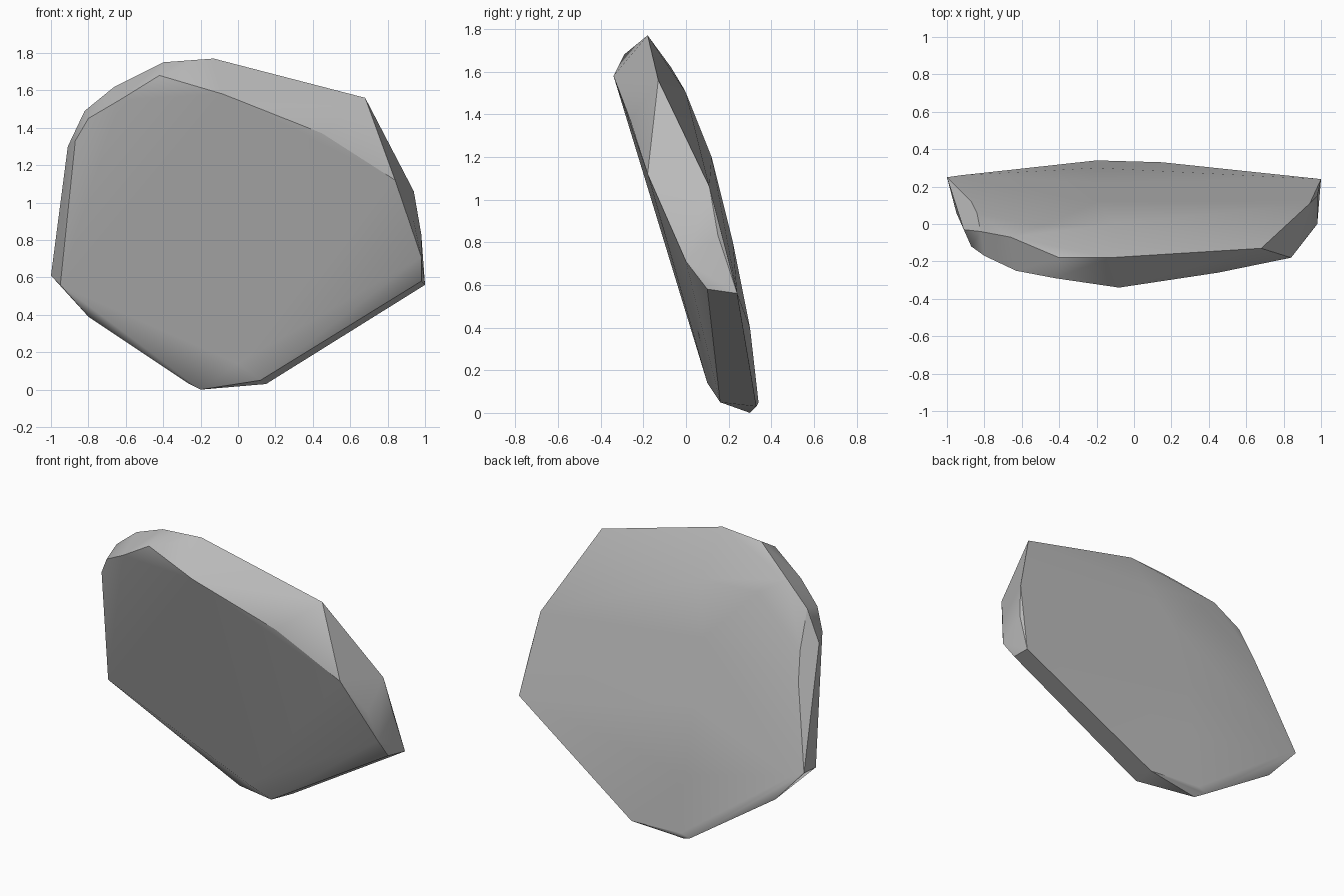
import bpy
import bmesh
import math
from mathutils import Vector

# Remove the default object
default_object = bpy.data.objects.get("Cube")
if default_object:
    bpy.data.objects.remove(default_object, do_unlink=True)


def flat_material(name, value):
    """Plain grey material, same in the viewport and in a render."""
    material = bpy.data.materials.new(name)
    material.use_nodes = True
    colour = (value, value, value, 1)
    material.diffuse_color = colour
    shader = material.node_tree.nodes["Principled BSDF"]
    shader.inputs["Base Color"].default_value = colour
    shader.inputs["Roughness"].default_value = 0.9
    return material


def convex_stone(name, rings, material, sharp_angle):
    """Wrap the corner rings in one tight chipped shell."""
    bm = bmesh.new()
    for ring in rings:
        for corner in ring:
            bm.verts.new(Vector(corner))
    hull = bmesh.ops.convex_hull(bm, input=bm.verts[:])
    loose = set(hull["geom_interior"]) | set(hull["geom_unused"])
    loose_verts = [item for item in loose if isinstance(item, bmesh.types.BMVert)]
    bmesh.ops.delete(bm, geom=loose_verts, context="VERTS")
    # Merge nearly coplanar triangles into broad facets
    bmesh.ops.dissolve_limit(bm, angle_limit=math.radians(1.5),
                             verts=bm.verts[:], edges=bm.edges[:])
    bmesh.ops.recalc_face_normals(bm, faces=bm.faces[:])

    mesh = bpy.data.meshes.new(name)
    bm.to_mesh(mesh)
    bm.free()
    mesh.materials.append(material)
    stone = bpy.data.objects.new(name, mesh)
    bpy.context.scene.collection.objects.link(stone)

    # Soft facets with crisp chipped ridges
    bpy.ops.object.select_all(action="DESELECT")
    stone.select_set(True)
    bpy.context.view_layer.objects.active = stone
    bpy.ops.object.shade_smooth_by_angle(angle=math.radians(sharp_angle))
    weighted = stone.modifiers.new("weighted_normals", "WEIGHTED_NORMAL")
    weighted.keep_sharp = True
    weighted.weight = 70
    return stone


# Edge of the broad leaning front face
front_rim = [
    (-.08, -.34, 1.58), (.45, -.26, 1.37), (.84, -.18, 1.12),
    (.94, -.05, .9), (.98, 0, .71), (.98, .1, .58),
    (.12, .16, .05), (0, .1, .14), (-.95, .06, .56),
    (-.87, -.12, 1.33), (-.8, -.17, 1.45), (-.63, -.25, 1.55),
    (-.42, -.29, 1.68),
]

# Widest outline of the slab
outline = [
    (-1, .25, .61), (-.91, -.03, 1.3), (-.82, -.04, 1.49),
    (-.66, -.07, 1.62), (-.4, -.18, 1.75), (-.13, -.18, 1.77),
    (.68, -.13, 1.56), (.94, .11, 1.06), (.98, .15, .83),
    (1, .24, .56), (.15, .33, .03), (-.2, .3, 0),
    (-.26, .33, .03), (-.8, .25, .39),
]

# Gently bowed back face
back_bow = [
    (-.93, .26, .58), (-.87, .12, 1.1), (-.84, .06, 1.27),
    (-.5, -.01, 1.52), (-.2, .34, .05), (-.2, .3, .4),
    (-.2, .22, .8), (-.2, .12, 1.2), (-.1, 0, 1.5),
]

stone_grey = flat_material("stone_grey", .5)
convex_stone("stone_slab", [front_rim, outline, back_bow], stone_grey, 30)
